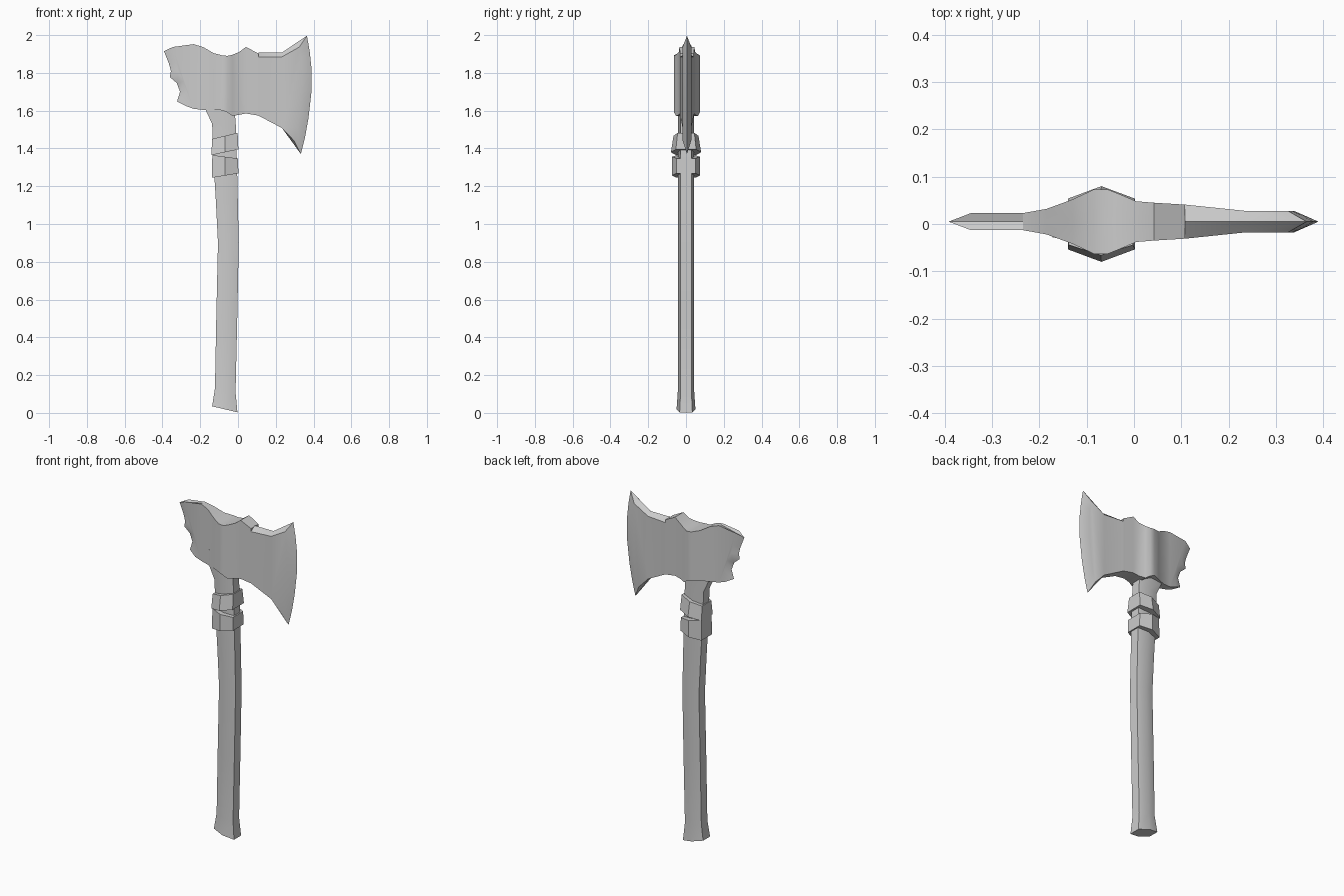
import bpy, bmesh, math

if "Cube" in bpy.data.objects:
    bpy.data.objects.remove(bpy.data.objects["Cube"])

grey = bpy.data.materials.new("plain_grey")
grey.use_nodes = True
colour = (0.6, 0.6, 0.6, 1)
grey.diffuse_color = colour
grey.node_tree.nodes["Principled BSDF"].inputs["Base Color"].default_value = colour

YC = 0.005  # depth centre of the head


def finish(bm, name):
    bmesh.ops.remove_doubles(bm, verts=bm.verts, dist=1e-5)
    bmesh.ops.recalc_face_normals(bm, faces=bm.faces)
    mesh = bpy.data.meshes.new(name)
    bm.to_mesh(mesh)
    bm.free()
    mesh.materials.append(grey)
    obj = bpy.data.objects.new(name, mesh)
    bpy.context.collection.objects.link(obj)
    bpy.ops.object.select_all(action='DESELECT')
    obj.select_set(True)
    bpy.context.view_layer.objects.active = obj
    bpy.ops.object.shade_smooth_by_angle(angle=math.radians(32))
    return obj


def hex_loft(name, rings):
    """Six-sided tube; ring = (left x, right x, left z, right z, half depth)."""
    bm = bmesh.new()
    section = [(-1, -.67), (0, -1), (1, -.67), (1, .67), (0, 1), (-1, .67)]
    loops = []
    for xl, xr, zl, zr, ry in rings:
        loops.append([bm.verts.new((xl + (xr - xl) * (u + 1) / 2, ry * v,
                                    zl + (zr - zl) * (u + 1) / 2)) for u, v in section])
    for a, b in zip(loops, loops[1:]):
        for i in range(6):
            j = (i + 1) % 6
            bm.faces.new((a[i], a[j], b[j], b[i]))
    bm.faces.new(loops[0])
    bm.faces.new(loops[-1])
    return finish(bm, name)


# Curved handle with a flared, slanted butt
hex_loft("handle", [
    (-.137, -.003, .035, .003, .05), (-.122, -.013, .13, .11, .043),
    (-.115, -.004, .5, .5, .043), (-.106, .004, .9, .9, .043),
    (-.117, -.001, 1.12, 1.12, .043), (-.128, -.005, 1.3, 1.3, .043),
    (-.137, -.012, 1.53, 1.53, .042), (-.172, -.018, 1.605, 1.6, .042),
    (-.172, -.018, 1.7, 1.7, .042)])

# Two slanted binding collars
hex_loft("lower_collar", [(-.138, .002, 1.245, 1.268, .075),
                          (-.136, 0, 1.365, 1.347, .073)])
hex_loft("upper_collar", [(-.14, .002, 1.365, 1.395, .08),
                          (-.138, -.002, 1.45, 1.483, .066)])

# Head: columns of (x, top, bottom, half thickness)
columns = [
    (-.235, 1.952, 1.61, .018), (-.185, 1.937, 1.604, .027),
    (-.13, 1.905, 1.604, .047), (-.085, 1.893, 1.602, .068),
    (-.055, 1.89, 1.59, .068), (-.03, 1.896, 1.572, .058),
    (.005, 1.91, 1.578, .043), (.042, 1.937, 1.585, .04),
    (.108, 1.903, 1.574, .036)]
blade_columns = [(.108, 1.885, 1.574, .036), (.233, 1.885, 1.508, .023)]
ridge = [(.108, 1.908), (.233, 1.908), (.365, 1.997)]
# Cutting edge and the inner line of its bevel, top to bottom
edge = [(.365, 1.997), (.38, 1.91), (.39, 1.815), (.39, 1.71),
        (.373, 1.56), (.355, 1.46), (.333, 1.37)]
bevel = [(.325, 1.937), (.333, 1.88), (.338, 1.81), (.338, 1.71),
         (.327, 1.6), (.313, 1.51), (.296, 1.442)]
# Chipped rear edge and the inner line of its bevel, top to bottom
chips = [(-.392, 1.915), (-.366, 1.85), (-.355, 1.81), (-.361, 1.778),
         (-.324, 1.746), (-.307, 1.7), (-.323, 1.648)]
chip_bevel = [(-.345, 1.937), (-.327, 1.86), (-.318, 1.81), (-.318, 1.785),
              (-.287, 1.755), (-.272, 1.7), (-.277, 1.625)]

bm = bmesh.new()


def face(*points):
    bm.faces.new([bm.verts.new((x, YC + y, z)) for x, y, z in points])


def at(points, y):
    return [(x, y, z) for x, z in points]


for s in (-1, 1):
    # Cheeks, and the half of the top and bottom on this side
    for group, ridged in ((columns, False), (blade_columns, True)):
        for (x0, t0, b0, h0), (x1, t1, b1, h1) in zip(group, group[1:]):
            face((x0, s * h0, t0), (x1, s * h1, t1), (x1, s * h1, b1), (x0, s * h0, b0))
            face((x0, s * h0, b0), (x1, s * h1, b1), (x1, 0, b1), (x0, 0, b0))
            r0, r1 = (ridge[0][1], ridge[1][1]) if ridged else (t0, t1)
            face((x0, s * h0, t0), (x1, s * h1, t1), (x1, 0, r1), (x0, 0, r0))
    # Flat blade cheek out to the bevel
    x, t, b, h = blade_columns[1]
    face((x, s * h, t), *at(bevel, s * h), (x, s * h, b))
    face((x, s * h, t), (bevel[0][0], s * h, bevel[0][1]),
         (edge[0][0], 0, edge[0][1]), (x, 0, ridge[1][1]))
    face((x, s * h, b), (bevel[-1][0], s * h, bevel[-1][1]),
         (edge[-1][0], 0, edge[-1][1]), (x, 0, b))
    # Step where the ridged top begins
    x, t, b, h = columns[-1]
    face((x, s * h, t), (x, s * h, blade_columns[0][1]), (x, 0, ridge[0][1]), (x, 0, t))
    # Flat rear cheek
    x, t, b, h = columns[0]
    face((x, s * h, t), *at(chip_bevel, s * h), (x, s * h, b))
    for i, z in ((0, t), (-1, b)):
        face((x, s * h, z), (chip_bevel[i][0], s * h, chip_bevel[i][1]),
             (chips[i][0], 0, chips[i][1]), (x, 0, z))
    # Bevels down to the sharp edges
    for inner, outer, h in ((bevel, edge, .023), (chip_bevel, chips, .018)):
        a, o = at(inner, s * h), at(outer, 0)
        for i in range(len(a) - 1):
            face(a[i], a[i + 1], o[i + 1], o[i])
finish(bm, "axe_head")
